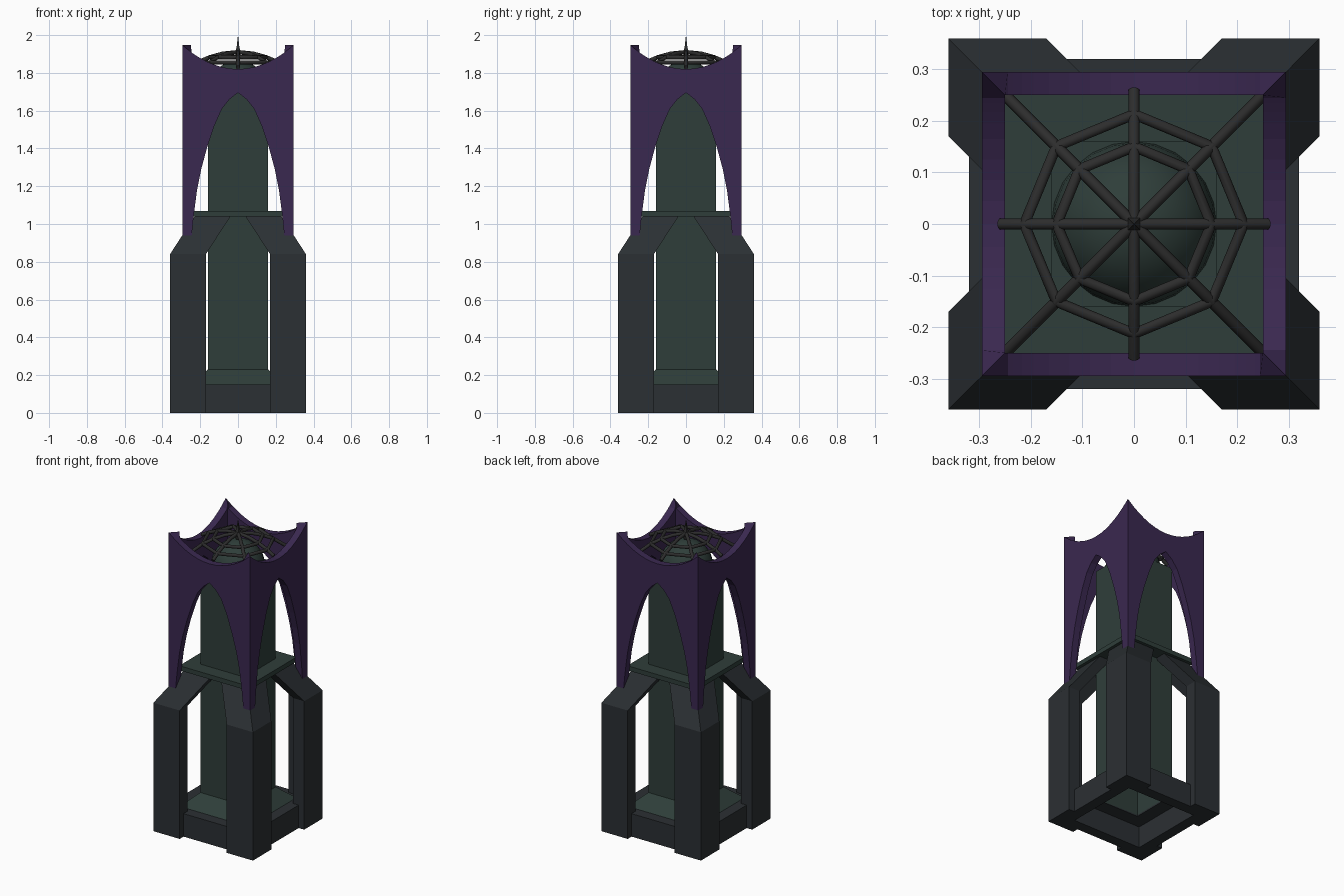
import bpy, bmesh, math

if "Cube" in bpy.data.objects:
    bpy.data.objects.remove(bpy.data.objects["Cube"])


def material(name, rgb):
    m = bpy.data.materials.new(name)
    m.diffuse_color = (*rgb, 1)
    m.use_nodes = True
    m.node_tree.nodes["Principled BSDF"].inputs["Base Color"].default_value = m.diffuse_color
    return m


PURPLE = material("purple", (0.042, 0.021, 0.08))
GREEN = material("dark_green", (0.028, 0.048, 0.042))
STONE = material("dark_stone", (0.024, 0.029, 0.033))
IRON = material("iron", (0.026, 0.026, 0.026))


def finish(bm, name, mat):
    bmesh.ops.remove_doubles(bm, verts=bm.verts, dist=1e-5)
    bmesh.ops.recalc_face_normals(bm, faces=bm.faces)
    me = bpy.data.meshes.new(name)
    bm.to_mesh(me)
    bm.free()
    me.materials.append(mat)
    ob = bpy.data.objects.new(name, me)
    bpy.context.collection.objects.link(ob)
    return ob


def loft(bm, rings, closed_rings=True):
    """Join consecutive rings of points with quads."""
    rows = [[bm.verts.new(p) for p in r] for r in rings]
    n = len(rows[0])
    for a, b in zip(rows, rows[1:]):
        for i in range(n if closed_rings else n - 1):
            j = (i + 1) % n
            bm.faces.new((a[i], a[j], b[j], b[i]))
    return rows


def square_solid(name, profile, mat):
    """Sweep a (half width, z) profile around a square."""
    bm = bmesh.new()
    loft(bm, [[(sx * h, sy * h, z) for sx, sy in ((1, 1), (-1, 1), (-1, -1), (1, -1))]
              for h, z in profile])
    bmesh.ops.dissolve_degenerate(bm, dist=1e-5, edges=bm.edges)
    return finish(bm, name, mat)


# Base ring, sloped skirt, hollow core and platform
square_solid("base_ring", [(.32, 0), (.32, .15), (.16, .15), (.16, .14),
                           (.25, .14), (.25, 0), (.32, 0)], STONE)
square_solid("core_skirt", [(.25, .15), (.16, .23)], GREEN)
square_solid("core", [(.16, .14), (.16, 1.70), (0.0001, 1.70)], GREEN)
square_solid("platform", [(.16, 1.04), (.25, 1.04), (.25, 1.07), (.16, 1.07)], GREEN)

# Dome on the core
bm = bmesh.new()
R, H, Z, N = .16, .165, 1.70, 24
loft(bm, [[(R * math.cos(t) * math.cos(2 * math.pi * i / N),
            R * math.cos(t) * math.sin(2 * math.pi * i / N),
            Z + H * math.sin(t)) for i in range(N)]
          for t in [k * math.pi / 16 for k in range(9)]])
dome = finish(bm, "dome", GREEN)
for p in dome.data.polygons:
    p.use_smooth = True

# Angle-section corner legs that lean inward at the top
section = [(.36, .36), (.17, .36), (.17, .28), (.28, .28), (.28, .17), (.36, .17)]
for sx in (1, -1):
    for sy in (1, -1):
        bm = bmesh.new()
        rows = loft(bm, [[(sx * (x - d), sy * (y - d), z) for x, y in section]
                         for d, z in ((0, 0), (0, .84), (.13, 1.04))])
        bm.faces.new(rows[0])
        bm.faces.new(rows[-1])
        finish(bm, "corner_leg", STONE)

# Four mitred walls with pointed arches and a scooped top edge
OUT, IN = .295, .25
arch = [(0, 1.695), (.045, 1.66), (.085, 1.61), (.125, 1.52), (.165, 1.40),
        (.195, 1.29), (.217, 1.18), (.235, 1.04), (.245, .94), (OUT, .94)]
half = [(x, z, 1.82 + .127 * (x / OUT) ** 2) for x, z in arch]
columns = [(-x, a, t) for x, a, t in reversed(half[1:])] + half
for k in range(4):
    c, s = round(math.cos(k * math.pi / 2)), round(math.sin(k * math.pi / 2))
    bm = bmesh.new()
    rings = []
    for x, low, top in columns:
        xi = max(-IN, min(IN, x))
        pts = [(x, -OUT, low), (x, -OUT, top), (xi, -IN, top), (xi, -IN, low)]
        rings.append([(c * px - s * py, s * px + c * py, pz) for px, py, pz in pts])
    loft(bm, rings)
    finish(bm, "arched_wall", PURPLE)


# Iron cage: eight ribs and two octagonal hoops
def rib_z(r):
    return 1.91 - 1.2 * r * r


cage = bpy.data.curves.new("iron_cage", 'CURVE')
cage.dimensions = '3D'
cage.bevel_depth = .011
cage.bevel_resolution = 2
cage.use_fill_caps = True


def tube(points, cyclic=False):
    sp = cage.splines.new('POLY')
    sp.points.add(len(points) - 1)
    for p, co in zip(sp.points, points):
        p.co = (*co, 1)
    sp.use_cyclic_u = cyclic


angles = [i * math.pi / 4 for i in range(8)]
for i, a in enumerate(angles):
    reach = .26 if i % 2 == 0 else .36
    tube([(r * math.cos(a), r * math.sin(a), rib_z(r))
          for r in (0, .08, .15, .213, reach)])
for r in (.15, .213):
    tube([(r * math.cos(a), r * math.sin(a), rib_z(r)) for a in angles], True)
ob = bpy.data.objects.new("iron_cage", cage)
bpy.context.collection.objects.link(ob)
cage.materials.append(IRON)

# Finial spike
square_solid("finial", [(.0001, 1.87), (.009, 1.87), (.015, 1.905), (.007, 1.94),
                        (.0001, 2.0)], IRON)
